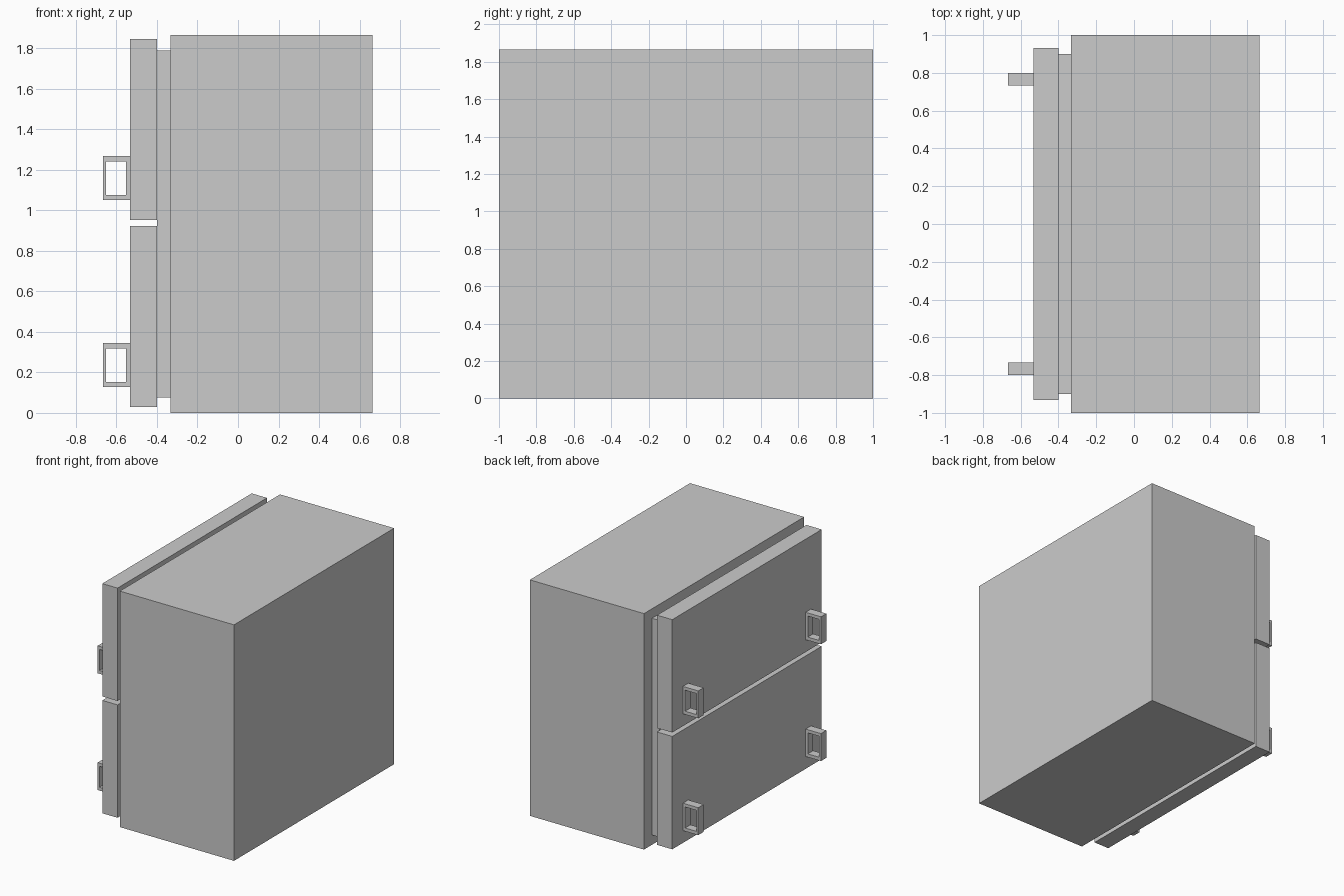
import bpy, bmesh

if "Cube" in bpy.data.objects:
    bpy.data.objects.remove(bpy.data.objects["Cube"])


def finish(name, bm):
    bmesh.ops.recalc_face_normals(bm, faces=bm.faces)
    mesh = bpy.data.meshes.new(name)
    bm.to_mesh(mesh)
    bm.free()
    obj = bpy.data.objects.new(name, mesh)
    bpy.context.collection.objects.link(obj)
    return obj


def box(name, x, y, z):
    bm = bmesh.new()
    bmesh.ops.create_cube(bm, size=1)
    for v in bm.verts:
        v.co = [r[0] if c < 0 else r[1] for c, r in zip(v.co, (x, y, z))]
    return finish(name, bm)


def frame(name, outer, inner, y0, y1):
    """Rectangular ring, open along y; rectangles are (x0, z0, x1, z1)."""
    bm = bmesh.new()
    loops = []
    for (x0, z0, x1, z1), y in ((outer, y0), (outer, y1), (inner, y1), (inner, y0)):
        loops.append([bm.verts.new((x, y, z))
                      for x, z in ((x0, z0), (x1, z0), (x1, z1), (x0, z1))])
    for i in range(4):
        a, b = loops[i], loops[(i + 1) % 4]
        for j in range(4):
            k = (j + 1) % 4
            bm.faces.new((a[j], a[k], b[k], b[j]))
    return finish(name, bm)


# Main cabinet and the recessed panel behind the doors
box("cabinet_body", (-0.333, 0.665), (-1, 1), (0, 1.865))
box("recessed_panel", (-0.4, -0.333), (-0.9, 0.9), (0.077, 1.79))

# Two stacked fronts, each with a pair of loop handles
for level, dz in (("lower", 0), ("upper", 0.923)):
    box(level + "_front", (-0.533, -0.4), (-0.933, 0.933), (0.03 + dz, 0.922 + dz))
    for side, y in (("right", -0.8), ("left", 0.733)):
        frame(f"{level}_{side}_handle",
              (-0.667, 0.127 + dz, -0.533, 0.344 + dz),
              (-0.651, 0.153 + dz, -0.552, 0.319 + dz), y, y + 0.067)
